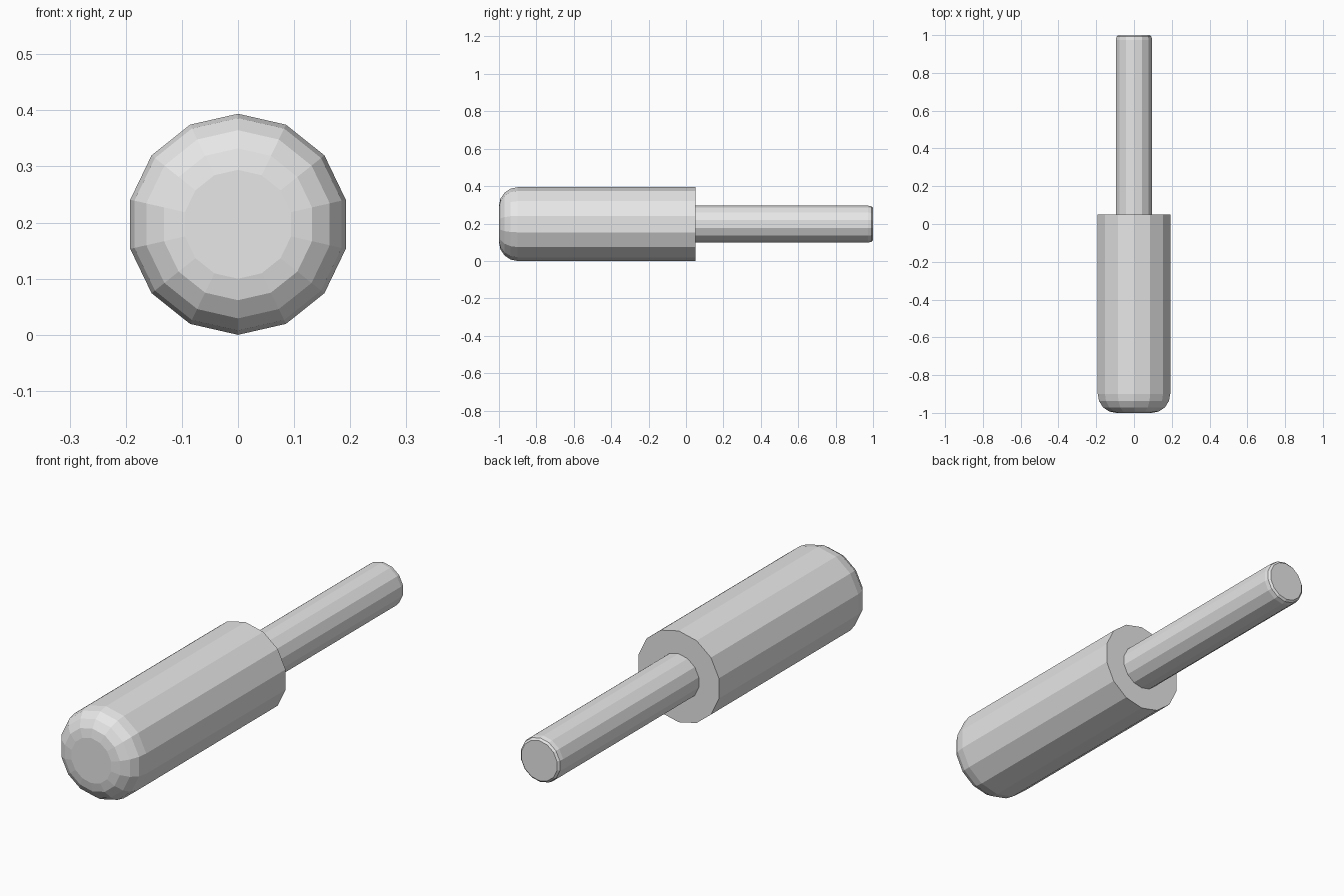
import bpy
import bmesh
from math import sin, cos, pi

SIDES = 14
RADIUS = 0.197          # body radius, also the height of the axis
JOINT = 0.05            # where the rod meets the body

if "Cube" in bpy.data.objects:
    bpy.data.objects.remove(bpy.data.objects["Cube"])

grey = bpy.data.materials.new("light grey")
grey.use_nodes = True
grey.diffuse_color = (0.8, 0.8, 0.8, 1)
grey.node_tree.nodes["Principled BSDF"].inputs["Base Color"].default_value = (0.8, 0.8, 0.8, 1)


def lathe(name, profile):
    """Flat-shaded solid turned round the y axis from (y, radius) points."""
    bm = bmesh.new()
    rings = []
    for y, r in profile:
        angles = [2 * pi * i / SIDES for i in range(SIDES)]
        rings.append([bm.verts.new((r * sin(a), y, r * cos(a))) for a in angles])
    for a, b in zip(rings, rings[1:]):
        for i in range(SIDES):
            j = (i + 1) % SIDES
            bm.faces.new((a[i], a[j], b[j], b[i]))
    bm.faces.new(rings[0])
    bm.faces.new(rings[-1])
    bmesh.ops.recalc_face_normals(bm, faces=bm.faces)
    mesh = bpy.data.meshes.new(name)
    bm.to_mesh(mesh)
    bm.free()
    mesh.materials.append(grey)
    obj = bpy.data.objects.new(name, mesh)
    obj.location.z = RADIUS
    bpy.context.collection.objects.link(obj)
    return obj


def rounded(tip, direction, radius, depth, inset, steps):
    """Quarter-ellipse edge points, from the flat tip to the full radius."""
    turns = [pi / 2 * k / steps for k in range(steps + 1)]
    return [(tip - direction * depth * (1 - cos(t)), radius - inset * (1 - sin(t)))
            for t in turns]


# Thick body with a rounded front end
lathe("body", rounded(-1, -1, RADIUS, 0.1, 0.1, 4) + [(JOINT, RADIUS)])

# Thin rod with a slightly rounded back end
lathe("rod", rounded(1, 1, 0.0985, 0.026, 0.012, 2) + [(JOINT, 0.0985)])
